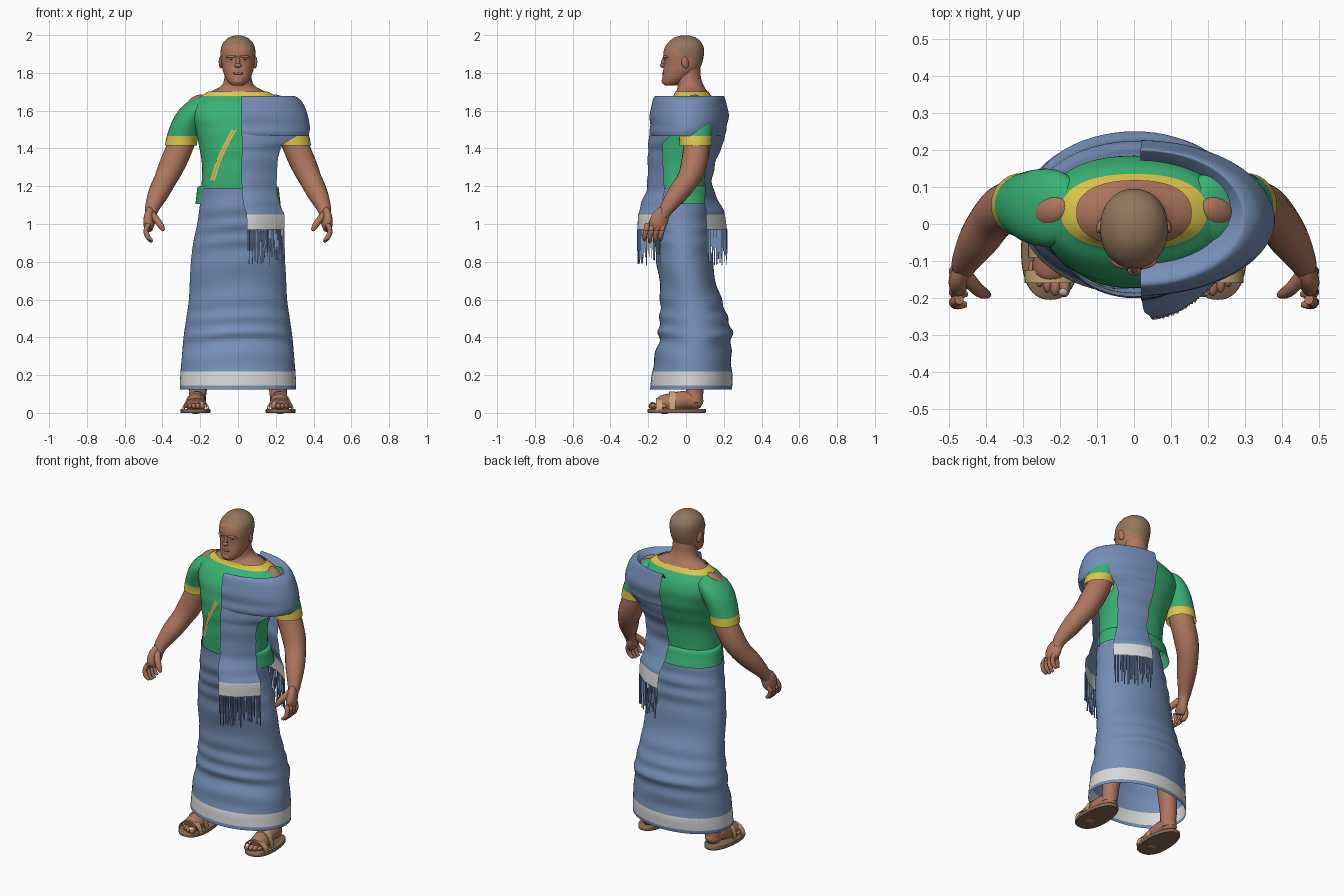
import bpy, bmesh, math, random
from mathutils import Vector, Matrix, Euler

if "Cube" in bpy.data.objects:
    bpy.data.objects.remove(bpy.data.objects["Cube"])

random.seed(4)
MATS = {}


def colour(name, r, g, b):
    m = bpy.data.materials.new(name)
    m.diffuse_color = [((c / 255 + .055) / 1.055) ** 2.4 for c in (r, g, b)] + [1]
    m.use_nodes = True
    m.node_tree.nodes["Principled BSDF"].inputs["Base Color"].default_value = m.diffuse_color
    MATS[name] = m


for args in (("skin", 174, 118, 94), ("scalp", 146, 118, 92), ("lips", 145, 92, 74), ("dark", 60, 42, 34),
             ("blue", 118, 143, 183), ("white", 216, 216, 216), ("green", 56, 178, 116),
             ("yellow", 222, 200, 74), ("tan", 200, 165, 118), ("sole", 132, 104, 82)):
    colour(*args)


def finish(name, bm, mats, rule=None):
    bmesh.ops.recalc_face_normals(bm, faces=bm.faces)
    for f in bm.faces:
        f.smooth = True
        if rule:
            f.material_index = rule(f.calc_center_median())
    me = bpy.data.meshes.new(name)
    bm.to_mesh(me)
    bm.free()
    me.set_sharp_from_angle(angle=math.radians(50))
    for m in mats:
        me.materials.append(MATS[m])
    ob = bpy.data.objects.new(name, me)
    bpy.context.collection.objects.link(ob)
    return ob


def spline(keys, k=4):
    """Smooth in-between rows through the key rows."""
    out = []
    for i in range(len(keys) - 1):
        a, b, c, d = keys[max(i - 1, 0)], keys[i], keys[i + 1], keys[min(i + 2, len(keys) - 1)]
        for j in range(k):
            t = j / k
            out.append([.5 * (2 * q + (r - p) * t + (2 * p - 5 * q + 4 * r - s) * t * t + (3 * q - p - 3 * r + s) * t ** 3)
                        for p, q, r, s in zip(a, b, c, d)])
    return out + [list(keys[-1])]


def loft(name, rows, mats, rule=None, closed=True, caps=(False, False)):
    bm = bmesh.new()
    vs = [[bm.verts.new(p) for p in row] for row in rows]
    n = len(rows[0])
    for a, b in zip(vs, vs[1:]):
        for i in range(n if closed else n - 1):
            j = (i + 1) % n
            bm.faces.new((a[i], a[j], b[j], b[i]))
    if caps[0]:
        bm.faces.new(vs[0])
    if caps[1]:
        bm.faces.new(vs[-1])
    return finish(name, bm, mats, rule)


def ring(z, rx, yf, yb, cx=0, n=48, p=1.0, a0=0, a1=2 * math.pi, ripple=0, closed=True):
    cy, ry, pts = (yf + yb) / 2, (yb - yf) / 2, []
    for i in range(n):
        a = a0 + (a1 - a0) * i / (n if closed else n - 1)
        c, s = math.cos(a), math.sin(a)
        w = ripple * math.sin(z * 52 + .7 * math.sin(a * 2 + 1) + 2 * math.sin(z * 13)) * abs(s)
        pts.append((cx + (rx + w) * math.copysign(abs(c) ** p, c), cy + (ry + w) * math.copysign(abs(s) ** p, s), z))
    return pts


def limb(name, keys, mat, n=16, k=4, flat=1.0):
    keys = spline(keys, k)
    rows = []
    for i, q in enumerate(keys):
        d = Vector(keys[min(i + 1, len(keys) - 1)][:3]) - Vector(keys[max(i - 1, 0)][:3])
        rot = d.to_track_quat('Z', 'Y')
        rows.append([Vector(q[:3]) + rot @ Vector((math.cos(t) * q[3] * flat, math.sin(t) * q[3], 0))
                     for t in (2 * math.pi * j / n for j in range(n))])
    return loft(name, rows, [mat], caps=(True, True))


def blob(name, loc, size, mat, rot=(0, 0, 0)):
    bm = bmesh.new()
    m = Matrix.LocRotScale(Vector(loc), Euler(rot), Vector(size))
    bmesh.ops.create_uvsphere(bm, u_segments=16, v_segments=10, radius=1, matrix=m)
    return finish(name, bm, [mat])


# Head and neck
HEAD = [(1.733, .02, -.105, -.06), (1.74, .04, -.12, -.035), (1.77, .064, -.125, .02), (1.81, .08, -.121, .065),
        (1.85, .087, -.117, .085), (1.90, .092, -.12, .095), (1.94, .088, -.11, .092), (1.97, .07, -.085, .074),
        (1.99, .043, -.055, .044), (1.999, .012, -.02, .012)]
loft("head", [ring(*q, n=40, p=.95) for q in spline(HEAD, 5)], ["skin", "scalp"],
     lambda c: int(c.z + .6 * c.y > 1.892 and c.z > 1.81), caps=(True, True))
NECK = [(1.62, .2, -.07, .14), (1.675, .178, -.065, .13), (1.70, .145, -.052, .114), (1.73, .09, -.045, .095),
        (1.77, .072, -.055, .08), (1.83, .068, -.05, .075)]
loft("neck", [ring(*q, n=32) for q in spline(NECK)], ["skin"], caps=(True, True))
blob("nose_bridge", (0, -.118, 1.858), (.011, .014, .032), "skin", (-.25, 0, 0))
blob("nose_tip", (0, -.124, 1.84), (.018, .015, .013), "skin")
blob("mouth", (0, -.119, 1.797), (.027, .007, .007), "lips")
blob("chin", (0, -.112, 1.758), (.03, .017, .02), "skin")
for s in (1, -1):
    blob("ear", (s * .091, -.005, 1.855), (.010, .02, .032), "skin", (.2, 0, s * .3))
    blob("brow", (s * .034, -.107, 1.886), (.03, .013, .008), "skin", (0, s * .1, s * .3))
    blob("eye", (s * .033, -.107, 1.872), (.013, .006, .004), "dark", (0, 0, s * .3))

# Shirt with yellow collar
SHIRT = [(1.17, .195, -.165, .11), (1.3, .19, -.168, .115), (1.4, .204, -.172, .145), (1.5, .225, -.168, .178),
         (1.58, .248, -.148, .182), (1.64, .238, -.112, .165), (1.677, .198, -.07, .137), (1.702, .155, -.058, .118)]
loft("shirt", [ring(*q, p=.87, ripple=.002) for q in spline(SHIRT)], ["green", "yellow"], lambda c: int(c.z > 1.677))
HEM = [(1.105, .226, -.15, .15), (1.15, .22, -.152, .138), (1.195, .213, -.155, .127), (1.2, .19, -.15, .11)]
loft("shirt_hem", [ring(*q) for q in spline(HEM)], ["green"])


def shirt_front(x, z):
    for a, b in zip(SHIRT, SHIRT[1:]):
        if a[0] <= z <= b[0]:
            t = (z - a[0]) / (b[0] - a[0])
            rx, yf, yb = [a[i] + (b[i] - a[i]) * t for i in (1, 2, 3)]
            return (yf + yb) / 2 - (yb - yf) / 2 * (1 - (abs(x) / rx) ** 2.3) ** .435


# Diagonal chest trim
for name, mat, w, off in (("chest_trim", "yellow", .013, .006), ("chest_trim_centre", "tan", .004, .008)):
    rows = []
    for i in range(13):
        t = i / 12
        x, z = -.02 - .115 * t - .012 * math.sin(math.pi * t), 1.5 - .27 * t
        rows.append([(x + d, shirt_front(x + d, z) - off, z) for d in (-w, 0, w)])
    loft(name, rows, [mat], closed=False)

# Wrapped skirt with white border
SKIRT = [(.125, .308, -.19, .243), (.145, .308, -.188, .245), (.22, .304, -.18, .246), (.30, .297, -.160, .232),
         (.40, .288, -.145, .245), (.5, .274, -.14, .222), (.6, .26, -.136, .188), (.7, .255, -.143, .158),
         (.8, .249, -.155, .14), (.9, .237, -.168, .135), (1.0, .216, -.185, .13), (1.1, .202, -.197, .112),
         (1.19, .192, -.2, .1)]
loft("skirt", [ring(*q, n=64, ripple=max(0, min(1, (q[0] - .2) * 12)) * (.009 if q[0] < .45 else .004))
               for q in spline(SKIRT, 8)], ["blue", "white"], lambda c: int(.145 < c.z < .22))

# Shawl over the left shoulder
CAPE = [(1.64, .24, -.11, .175), (1.668, .268, -.14, .195), (1.676, .288, -.168, .205), (1.65, .322, -.182, .215),
        (1.6, .347, -.187, .222), (1.54, .362, -.192, .222), (1.5, .366, -.193, .214), (1.465, .356, -.186, .2)]
loft("shawl_shoulder", [ring(*q, cx=.015, a0=-1.56, a1=1.56, closed=False, ripple=.004) for q in spline(CAPE, 5)],
     ["blue"], closed=False)
# Panel keys: height, inner x, outer x, inner y, outer y
FRONT = [(1.51, .02, .345, -.188, -.06), (1.47, .02, .315, -.194, -.08), (1.43, .02, .25, -.2, -.12),
         (1.38, .02, .216, -.202, -.125), (1.2, .02, .205, -.206, -.115),
         (1.1, .03, .222, -.24, -.125), (1.05, .045, .245, -.253, -.13), (.97, .047, .247, -.257, -.13)]
BACK = [(1.51, .02, .34, .208, .12), (1.47, .02, .315, .207, .125), (1.43, .02, .25, .197, .13),
        (1.38, .02, .22, .177, .12), (1.3, .02, .205, .15, .1), (1.2, .02, .205, .14, .1),
        (1.1, .03, .225, .185, .1), (1.05, .04, .24, .205, .105), (.97, .042, .242, .217, .11)]


def across(q, t):
    return Vector((q[1] + (q[2] - q[1]) * t, q[3] + (q[4] - q[3]) * t ** 1.8, q[0]))


for side, keys in (("front", FRONT), ("back", BACK)):
    rows = []
    for q in spline(keys, 6):
        w = .003 * math.sin(q[0] * 60) if 1.05 < q[0] < 1.4 else 0
        rows.append([across(q, j / 10) + Vector((0, w, 0)) for j in range(11)])
    loft("shawl_" + side, rows, ["blue", "white"], lambda c: int(c.z < 1.05), closed=False)
    # Fringe strands
    bm = bmesh.new()
    for i in range(32):
        top = across(keys[-1], (i + .5) / 32)
        length = random.uniform(.09, .19)
        m = Matrix.LocRotScale(top - Vector((random.uniform(-.004, .004), 0, length / 2)),
                               Euler((0, random.uniform(-.03, .03), 0)), Vector((.0045, .0045, length)))
        bmesh.ops.create_cube(bm, size=1, matrix=m)
    finish("fringe_" + side, bm, ["blue"])

# Paired parts: sleeves, arms, hands, legs, sandals
for s in (1, -1):
    SLEEVE = [(1.415, .084, -.035, .138, .303), (1.465, .084, -.038, .138, .293), (1.55, .086, -.058, .148, .26),
              (1.61, .082, -.06, .148, .225), (1.65, .06, -.035, .13, .2), (1.675, .025, .01, .085, .185)]
    loft("sleeve", [ring(q[0], q[1], q[2], q[3], s * q[4], 28) for q in spline(SLEEVE)], ["green", "yellow"],
         lambda c: int(c.z < 1.465), caps=(False, True))
    blob("shoulder_skin", (s * .222, .035, 1.649), (.056, .04, .028), "skin", (0, s * .5, s * -.4))
    limb("arm", [(s * .25, .05, 1.56, .06), (s * .302, .055, 1.42, .069), (s * .35, .04, 1.31, .068),
                 (s * .385, .01, 1.235, .06), (s * .422, -.045, 1.16, .054), (s * .455, -.1, 1.085, .038),
                 (s * .462, -.122, 1.04, .03)], "skin", 20)
    limb("palm", [(s * .456, -.103, 1.085, .024), (s * .466, -.13, 1.045, .045), (s * .472, -.15, 1.0, .048),
                  (s * .473, -.162, .97, .034)], "skin", flat=.6)
    for i in range(4):
        y, tip = -.12 - .028 * i, .915 - .012 * (i in (1, 2))
        limb("finger", [(s * .473, y, 1.0, .014), (s * .487, y - .008, .965, .0145), (s * .476, y - .014, .93, .013),
                        (s * .455, y - .014, tip, .008)], "skin", 10, 3)
    limb("thumb", [(s * .455, -.14, 1.05, .02), (s * .425, -.175, 1.015, .018), (s * .405, -.188, .985, .015),
                   (s * .393, -.192, .965, .008)], "skin", 10, 3)

    limb("leg", [(s * .17, .04, .55, .07), (s * .19, .055, .35, .062), (s * .208, .05, .18, .05),
                 (s * .213, .045, .1, .046), (s * .217, .045, .05, .045)], "skin", 20)
    limb("foot", [(s * .217, .085, .045, .02), (s * .217, .06, .055, .04), (s * .218, .0, .068, .048),
                  (s * .22, -.07, .056, .05), (s * .225, -.125, .042, .05), (s * .226, -.15, .036, .034)],
         "skin", 20)
    for i in range(5):
        x, y, r = .188 + .021 * i + .004 * (i > 0), -.172 + .003 * i * i, .019 - .0018 * i
        blob("toe", (s * x, y, .036), (r * .85, .026, r), "skin")
    blob("toenail", (s * .192, -.184, .052), (.012, .011, .004), "white", (.5, 0, 0))
    # Sandal sole, wider at the front

    def outline(z, k):
        return [(s * (.226 + k * (.079 - .009 * math.sin(a)) * math.copysign(abs(math.cos(a)) ** .85, math.cos(a))),
                 -.05 + k * .155 * math.copysign(abs(math.sin(a)) ** .9, math.sin(a)), z)
                for a in (2 * math.pi * j / 48 for j in range(48))]
    loft("sandal_sole", [outline(0, .98), outline(.004, 1), outline(.017, 1), outline(.02, .98)], ["sole"],
         caps=(True, True))
    # Straps arching over the foot
    for y, h, w in ((-.142, .08, .072), (-.073, .113, .062)):
        rows = []
        for dy, k in ((-.017, .92), (-.017, 1), (.017, 1), (.017, .92)):
            rows.append([(s * .224 + k * w * math.cos(a), y + dy, .012 + (h - .012) * k * math.sin(a))
                         for a in (math.pi * j / 16 for j in range(17))])
        loft("sandal_strap", rows, ["tan"], closed=False)
